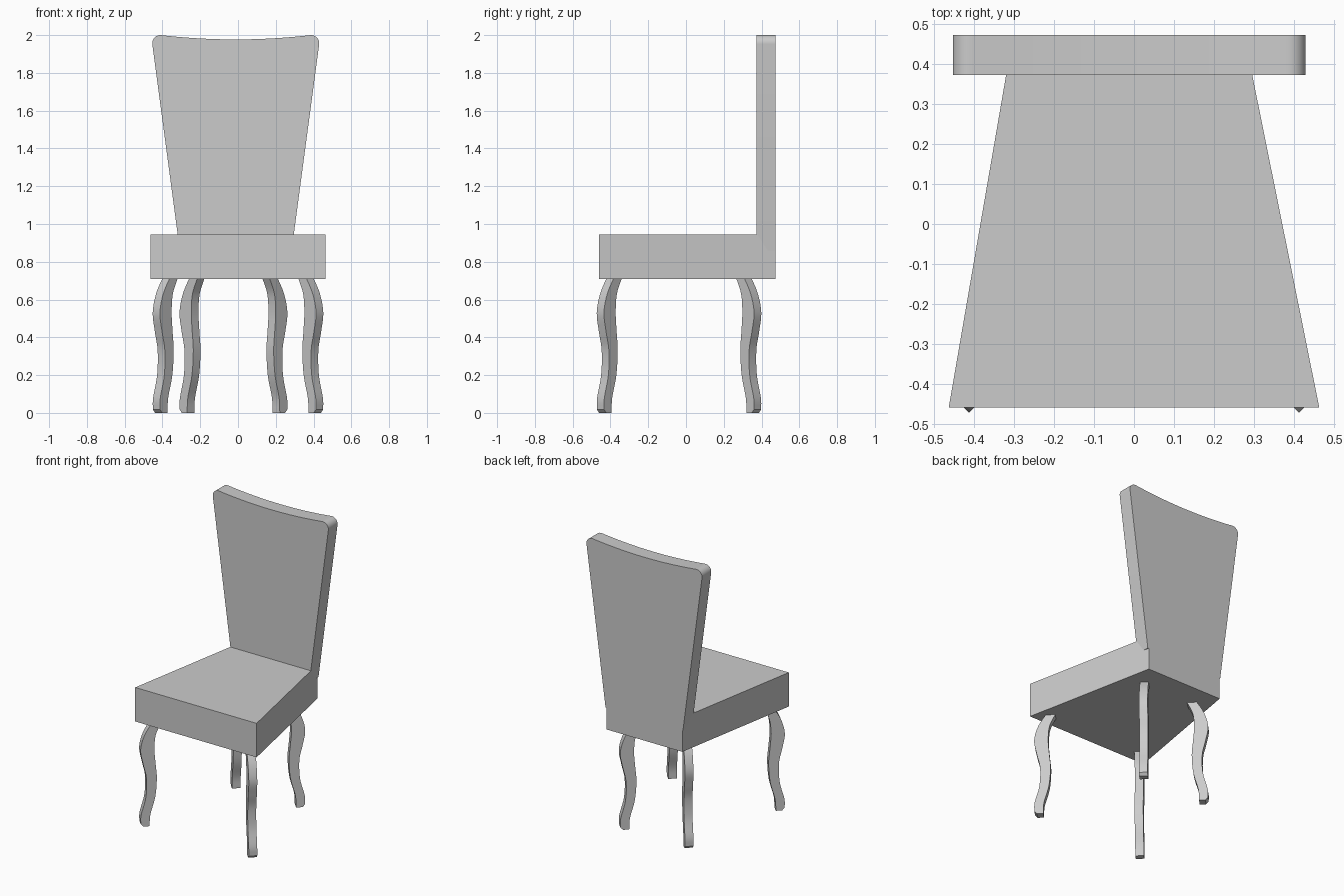
import bpy
import bmesh
import math
from mathutils import Vector

cube = bpy.data.objects.get("Cube")
if cube:
    bpy.data.objects.remove(cube, do_unlink=True)

# Single plain grey finish
GREY = (0.6, 0.6, 0.6, 1.0)
grey = bpy.data.materials.new("plain grey")
grey.use_nodes = True
grey.diffuse_color = GREY
grey.node_tree.nodes["Principled BSDF"].inputs["Base Color"].default_value = GREY


def extrude_outline(name, outline, direction):
    """Solid made by sweeping a closed 3D outline along a vector."""
    bm = bmesh.new()
    face = bm.faces.new([bm.verts.new(p) for p in outline])
    swept = bmesh.ops.extrude_face_region(bm, geom=[face])["geom"]
    moved = [g for g in swept if isinstance(g, bmesh.types.BMVert)]
    bmesh.ops.translate(bm, verts=moved, vec=direction)
    bmesh.ops.recalc_face_normals(bm, faces=bm.faces)
    mesh = bpy.data.meshes.new(name)
    bm.to_mesh(mesh)
    bm.free()
    mesh.materials.append(grey)
    obj = bpy.data.objects.new(name, mesh)
    bpy.context.collection.objects.link(obj)
    bpy.ops.object.select_all(action="DESELECT")
    obj.select_set(True)
    bpy.context.view_layer.objects.active = obj
    bpy.ops.object.shade_smooth_by_angle(angle=math.radians(30))
    return obj


def smooth_path(points, steps=5):
    """Catmull-Rom curve through 2D points."""
    pts = [Vector(p) for p in points]
    pts = [2 * pts[0] - pts[1]] + pts + [2 * pts[-1] - pts[-2]]
    out = []
    for a, b, c, d in zip(pts, pts[1:], pts[2:], pts[3:]):
        for k in range(steps):
            t = k / steps
            out.append(0.5 * (2 * b + (c - a) * t + (2 * a - 5 * b + 4 * c - d) * t**2
                              + (3 * b - a - 3 * c + d) * t**3))
    return out + [pts[-2]]


# Seat: block tapering towards the back
SEAT_BOTTOM, SEAT_TOP, FRONT, BACK = 0.71, 0.945, -0.46, 0.473
extrude_outline("seat", [(-0.464, FRONT, SEAT_BOTTOM), (0.464, FRONT, SEAT_BOTTOM),
                         (0.276, BACK, SEAT_BOTTOM), (-0.303, BACK, SEAT_BOTTOM)],
                (0, 0, SEAT_TOP - SEAT_BOTTOM))

# Backrest: flared panel with rounded corners and a dished top edge
MID, RADIUS, TOP = -0.012, 0.043, 2.0
half = [(0.296, 0.86)]
for k in range(9):
    angle = math.radians(-7 + k * 107 / 8)
    half.append((0.399 + RADIUS * math.cos(angle), TOP - RADIUS + RADIUS * math.sin(angle)))
edge_x, edge_z = half[-1]
for k in range(1, 8):
    u = 1 - k / 8
    half.append((edge_x * u, 1.977 + (edge_z - 1.977) * u * u))
right = [(MID + x, BACK, z) for x, z in half]
left = [(MID - x, BACK, z) for x, z in reversed(half)]
extrude_outline("backrest", right + [(MID, BACK, 1.977)] + left, (0, -0.1, 0))

# Curved legs: side profile (distance outward, height) turned to the diagonals
outer = smooth_path([(0.028, 0.018), (0.026, 0.08), (-0.004, 0.2), (-0.008, 0.33),
                     (0.013, 0.43), (0.029, 0.53), (0.004, 0.63), (-0.048, 0.72)])
inner = smooth_path([(-0.028, 0), (-0.033, 0.08), (-0.064, 0.2), (-0.074, 0.33),
                     (-0.066, 0.43), (-0.059, 0.53), (-0.068, 0.63), (-0.108, 0.72)])
profile = [Vector((0.012, 0))] + outer + inner[::-1]
THICKNESS = 0.054

legs = {"front_right_leg": (-0.412, -0.433), "front_left_leg": (0.412, -0.433),
        "back_right_leg": (-0.27, 0.359), "back_left_leg": (0.222, 0.359)}
for name, (x, y) in legs.items():
    out = Vector((math.copysign(1, x), math.copysign(1, y), 0)).normalized()
    side = Vector((-out.y, out.x, 0)) * THICKNESS
    foot = Vector((x, y, 0)) - side / 2
    extrude_outline(name, [foot + out * p.x + Vector((0, 0, p.y)) for p in profile], side)
